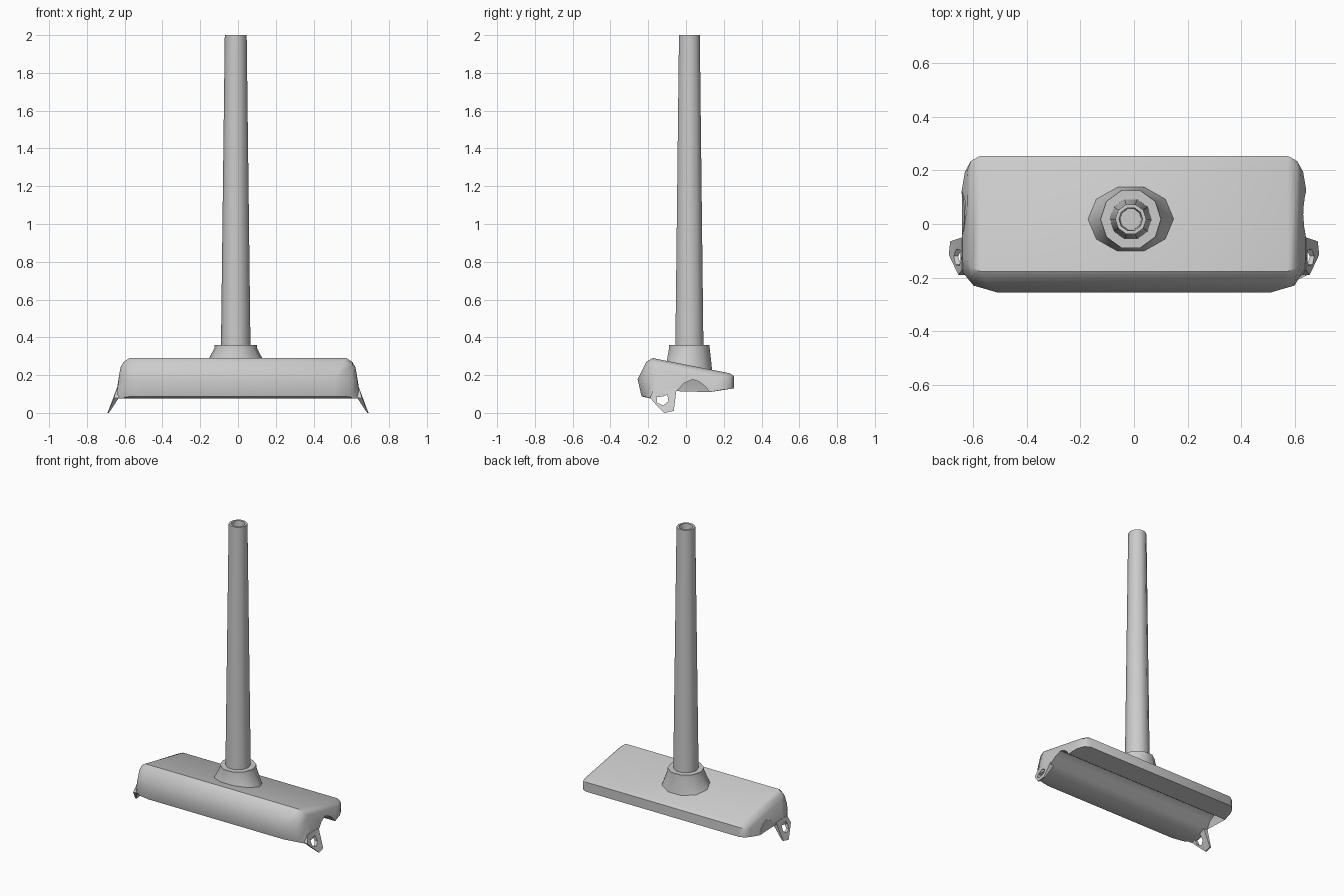
import bpy, bmesh, math

if "Cube" in bpy.data.objects:
    bpy.data.objects.remove(bpy.data.objects["Cube"])

CX, CY, SIDES = -0.012, 0.018, 10   # axis of the handle


def finish(name, bm, angle):
    """Fix normals, shade smooth by angle and link the object."""
    bmesh.ops.recalc_face_normals(bm, faces=bm.faces[:])
    me = bpy.data.meshes.new(name)
    bm.to_mesh(me)
    bm.free()
    me.shade_smooth()
    me.set_sharp_from_angle(angle=math.radians(angle))
    ob = bpy.data.objects.new(name, me)
    bpy.context.collection.objects.link(ob)
    return ob


def loft(name, rings, angle=35, caps=True, loop=False):
    """Skin closed rings of equal size; cap the ends or join last to first."""
    bm = bmesh.new()
    vs = [[bm.verts.new(p) for p in r] for r in rings]
    pairs = list(zip(vs, vs[1:])) + ([(vs[-1], vs[0])] if loop else [])
    for a, b in pairs:
        for i in range(len(a)):
            j = (i + 1) % len(a)
            bm.faces.new((a[i], a[j], b[j], b[i]))
    if caps:
        ends = [bm.faces.new(vs[0]), bm.faces.new(vs[-1])]
        bmesh.ops.triangulate(bm, faces=ends)
    return finish(name, bm, angle)


def circle(rx, z, ry=None):
    """Ring around the handle axis; z may be a function of y."""
    ry = ry or rx
    pts = []
    for i in range(SIDES):
        a = 2 * math.pi * i / SIDES
        y = CY + ry * math.sin(a)
        pts.append((CX + rx * math.cos(a), y, z(y) if callable(z) else z))
    return pts


# Head: arched profile (y, z), rounded off towards both ends
arch = [(.125, .11), (.103, .14), (.07, .165), (.035, .177), (-.01, .157),
        (-.05, .115), (-.12, .088), (-.19, .077)]
outer = [  # (y, z, x) front bottom, over the top, to back bottom
    [(-.235, .087, .51), (-.256, .177, .51), (-.21, .27, .56), (-.177, .29, .575),
     (.23, .21, .575), (.255, .195, .575), (.255, .13, .575)],
    [(-.215, .085, .60), (-.23, .175, .60), (-.195, .25, .605), (-.165, .27, .605),
     (.21, .198, .61), (.235, .185, .61), (.235, .127, .61)],
    [(-.175, .085, .645), (-.175, .17, .632), (-.158, .225, .625), (-.135, .245, .62),
     (.17, .187, .622), (.195, .172, .625), (.195, .123, .632)]]
arch_x = [lambda z: .51, lambda z: .60, lambda z: .62 + (.25 - z) * .17]


def section(k, side):
    return ([(side * x, y, z) for y, z, x in outer[k]] +
            [(side * arch_x[k](z), y, z) for y, z in arch])


loft("head", [section(k, -1) for k in (2, 1, 0)] +
     [section(k, 1) for k in (0, 1, 2)], 40)

# Flared end tabs, each with a hexagonal hole
outline = [(-.05, .13), (-.065, .01), (-.115, 0), (-.16, .045), (-.19, .08), (-.17, .13)]
hole = [(-.125 + .034 * math.cos(math.radians(38 - 60 * i)),
         .075 + .036 * math.sin(math.radians(38 - 60 * i))) for i in range(6)]


def tab_x(z, inner):
    t = max(0, .13 - z) / .13
    return .642 + .05 * t ** 1.3 - inner * (.035 - .027 * t)


for side, label in ((-1, "left"), (1, "right")):
    rings = [[(side * tab_x(z, inner), y, z) for y, z in pts]
             for pts, inner in ((outline, 0), (hole, 0), (hole, 1), (outline, 1))]
    loft(label + "_tab", rings, 35, caps=False, loop=True)

# Socket collar flaring onto the sloped top of the head


def slope(y):
    return .284 - (y + .177) * .197


loft("collar", [circle(.163, slope, .127), circle(.113, .343), circle(.113, .36),
                circle(.07, .36), circle(.07, .25)], 40, caps=False)

# Tapered handle with a hollow top
loft("handle", [circle(.079, .25), circle(.078, .36), circle(.058, 2.0),
                circle(.044, 2.0), circle(.040, 1.9)], 40)
